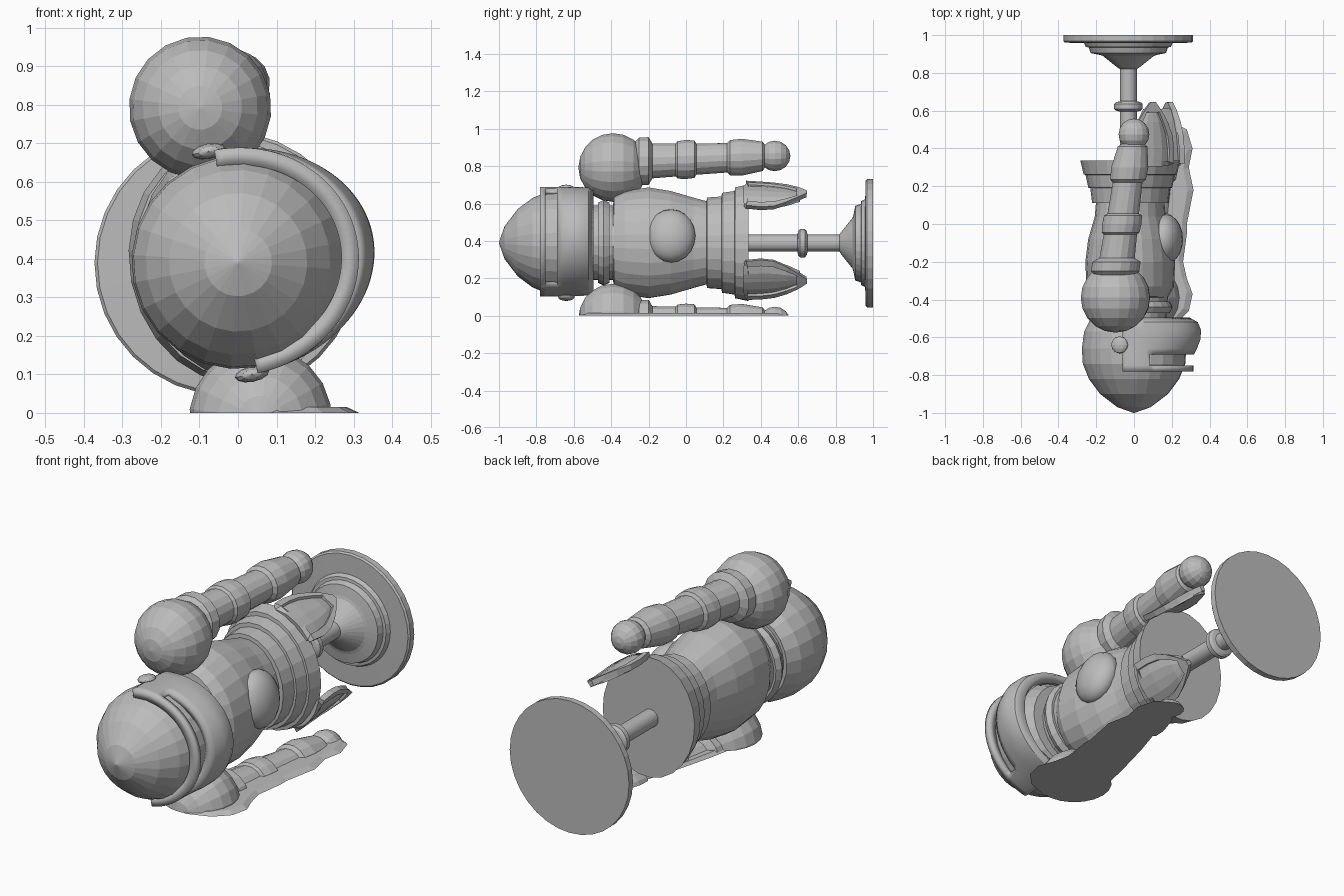
import bpy, bmesh, math
from mathutils import Vector

if "Cube" in bpy.data.objects:
    bpy.data.objects.remove(bpy.data.objects["Cube"])

TILT = math.radians(11)          # figure lies on its side, rolled a little
C, S = math.cos(TILT), math.sin(TILT)
CX, CZ = -0.02, 0.39
TAU = 2 * math.pi

gray = bpy.data.materials.new("plain_gray")
gray.diffuse_color = (0.5, 0.5, 0.5, 1)
gray.use_nodes = True
gray.node_tree.nodes["Principled BSDF"].inputs["Base Color"].default_value = gray.diffuse_color


def place(f, s, y):
    """f = towards the chest, s = towards the upper shoulder, y = along the body."""
    return Vector((CX + f * C - s * S, y, CZ + f * S + s * C))


def finish(bm, name, smooth=False):
    bmesh.ops.recalc_face_normals(bm, faces=bm.faces)
    me = bpy.data.meshes.new(name)
    bm.to_mesh(me)
    bm.free()
    me.materials.append(gray)
    ob = bpy.data.objects.new(name, me)
    bpy.context.collection.objects.link(ob)
    if smooth:
        bpy.context.view_layer.objects.active = ob
        ob.select_set(True)
        bpy.ops.object.shade_smooth_by_angle(angle=math.radians(30))
        ob.select_set(False)
    return ob


def loft(bm, rings, n):
    """rings: (y, f radius, s radius, f centre, s centre)"""
    loops = []
    for y, rf, rs, f, s in rings:
        loops.append([bm.verts.new(place(f + rf * math.cos(TAU * i / n),
                                         s + rs * math.sin(TAU * i / n), y)) for i in range(n)])
    for a, b in zip(loops, loops[1:]):
        for i in range(n):
            bm.faces.new((a[i], a[(i + 1) % n], b[(i + 1) % n], b[i]))
    bm.faces.new(loops[0])
    bm.faces.new(loops[-1])


def ball(bm, f, s, y, r, n=20, rows=10):
    rings = []
    for k in range(rows + 1):
        t = math.pi * min(max(k / rows, 0.005), 0.995)
        rings.append((y - r * math.cos(t), r * math.sin(t), r * math.sin(t), f, s))
    loft(bm, rings, n)


# Torso with neck and stepped skirt
bm = bmesh.new()
torso = [(-.52, .19, .2), (-.39, .2, .2), (-.385, .2, .25), (-.33, .23, .28), (-.2, .235, .3),
         (-.08, .22, .28), (.04, .185, .245), (.11, .18, .225), (.112, .2, .245), (.19, .21, .25),
         (.192, .22, .27), (.26, .235, .28), (.262, .245, .3), (.335, .262, .315)]
loft(bm, [(y, a, b, 0, 0) for y, a, b in torso], 24)
finish(bm, "torso")

# Neck collar
bm = bmesh.new()
loft(bm, [(-.47, .21, .215, 0, 0), (-.44, .225, .23, 0, 0), (-.41, .21, .215, 0, 0)], 24)
finish(bm, "neck_collar")

# Round helmet
bm = bmesh.new()
dome = [(-1, .003), (-.97, .088), (-.9, .18), (-.82, .24), (-.74, .272), (-.66, .277),
        (-.57, .265), (-.5, .23)]
loft(bm, [(y, r, r, .02, -.003) for y, r in dome], 24)
finish(bm, "helmet")

# Half-round visor with an eye slit
bm = bmesh.new()
visor = [(-.78, .32, .295), (-.75, .32, .295), (-.69, .325, .295), (-.66, .34, .293),
         (-.61, .36, .293), (-.56, .362, .292), (-.52, .345, .29), (-.495, .30, .275)]
N = 48
cols = [[bm.verts.new(place(.015 + rf * math.cos(math.pi * (i / N - .5)),
                            rs * math.sin(math.pi * (i / N - .5)), y)) for i in range(N + 1)]
        for y, rf, rs in visor]
for k in range(len(cols) - 1):
    for i in range(N):
        if k == 1 and 7 <= i < N - 7:
            continue
        bm.faces.new((cols[k][i], cols[k][i + 1], cols[k + 1][i + 1], cols[k + 1][i]))
ob = finish(bm, "visor", True)
sol = ob.modifiers.new("thickness", 'SOLIDIFY')
sol.thickness, sol.offset = .045, -1

# Visor pivots
for side, name in ((1, "upper_pivot"), (-1, "lower_pivot")):
    bm = bmesh.new()
    rings = [(-.64 - .045 * math.cos(t), .045 * math.sin(t), .02 * math.sin(t), -.0, side * .295)
             for t in (.05, .6, 1.1, 1.57, 2.04, 2.54, 3.09)]
    loft(bm, rings, 12)
    finish(bm, name)

# Chest boss
bm = bmesh.new()
loft(bm, [(-.08 - .13 * math.cos(t), .085 * math.sin(t), .145 * math.sin(t), .195, 0)
          for t in [.02 + 3.1 * k / 10 for k in range(11)]], 20)
finish(bm, "chest_boss", True)

# Arms: shoulder ball, cuff, elbow, wrist guard, hand; lower arm is cut by the floor
arm = [(-.27, .11), (-.25, .13), (-.2, .13), (-.18, .095), (-.055, .09), (-.045, .102), (0, .106),
       (.045, .102), (.055, .085), (.22, .08), (.235, .096), (.3, .1), (.41, .08), (.43, .05)]
for side, name in ((1, "upper"), (-1, "lower")):
    parts = {"shoulder": bmesh.new(), "arm": bmesh.new(), "hand": bmesh.new()}
    ball(parts["shoulder"], 0, side * .41, -.39, .185)
    loft(parts["arm"], [(y, r, r, .005 + .145 * (y + .25), side * (.442 + .014 * (y + .25)))
                        for y, r in arm], 16)
    ball(parts["hand"], .108, side * .452, .475, .083, 16, 8)
    for part, bm in parts.items():
        if side < 0:
            cut = bmesh.ops.bisect_plane(bm, geom=bm.verts[:] + bm.edges[:] + bm.faces[:],
                                         plane_co=(0, 0, 0), plane_no=(0, 0, -1), clear_outer=True)
            edges = [e for e in cut["geom_cut"] if isinstance(e, bmesh.types.BMEdge)]
            bmesh.ops.contextual_create(bm, geom=edges)
        finish(bm, f"{name}_{part}")

# Thin floor flange around the lower arm
outline = [(-.12, -.4), (-.05, -.53), (.1, -.575), (.22, -.53), (.29, -.46), (.31, -.37), (.28, -.29),
           (.26, -.2), (.28, -.05), (.28, 0), (.315, .18), (.29, .3), (.31, .4), (.28, .5), (.2, .54),
           (.12, .5), (.09, .3), (.02, .08), (-.04, -.15), (-.06, -.25)]
bm = bmesh.new()
low = [bm.verts.new((x, y, 0)) for x, y in outline]
top = [bm.verts.new((.1 + (x - .1) * .85, y * .97, .015)) for x, y in outline]
bm.faces.new(low)
bm.faces.new(top)
for i in range(len(low)):
    j = (i + 1) % len(low)
    bm.faces.new((low[i], low[j], top[j], top[i]))
finish(bm, "floor_flange")

# Pointed hip plates, curved around the body, with a raised rim
plate = [(.32, 1), (.4, 1.05), (.47, .98), (.54, .72), (.6, .4), (.645, .1)]
for side, name in ((1, "upper_hip_plate"), (-1, "lower_hip_plate")):
    bm = bmesh.new()
    grid = []
    for y, w in plate:
        row = []
        for u in (-1, -.82, -.4, 0, .4, .82, 1):
            a = side * math.radians(52) + u * w * .43
            r = .285 - .02 * (y - .32) / .33
            row.append(bm.verts.new(place(r * math.cos(a), r * 1.12 * math.sin(a), y)))
        grid.append(row)
    inner = []
    for k in range(len(grid) - 1):
        for i in range(6):
            f = bm.faces.new((grid[k][i], grid[k][i + 1], grid[k + 1][i + 1], grid[k + 1][i]))
            if 0 < i < 5 and k < 4:
                inner.append(f)
    bmesh.ops.recalc_face_normals(bm, faces=bm.faces)
    ext = bmesh.ops.extrude_face_region(bm, geom=inner)
    bmesh.ops.delete(bm, geom=inner, context='FACES')
    for v in [g for g in ext["geom"] if isinstance(g, bmesh.types.BMVert)]:
        axis = Vector((CX, v.co.y, CZ))
        v.co -= (v.co - axis).normalized() * .012
    ob = finish(bm, name)
    sol = ob.modifiers.new("thickness", 'SOLIDIFY')
    sol.thickness, sol.offset = .03, 0

# Stand: rod with collar and stepped round foot
bm = bmesh.new()
stand = [(.3, .045), (.595, .045), (.6, .065), (.61, .076), (.635, .076), (.645, .065), (.65, .045),
         (.82, .045), (.83, .06), (.87, .11), (.89, .135), (.895, .15), (.905, .2), (.935, .21),
         (.937, .225), (.958, .235), (.96, .335), (.968, .343), (1, .343)]
loft(bm, [(y, r, r, -.01, 0) for y, r in stand], 32)
finish(bm, "stand")
